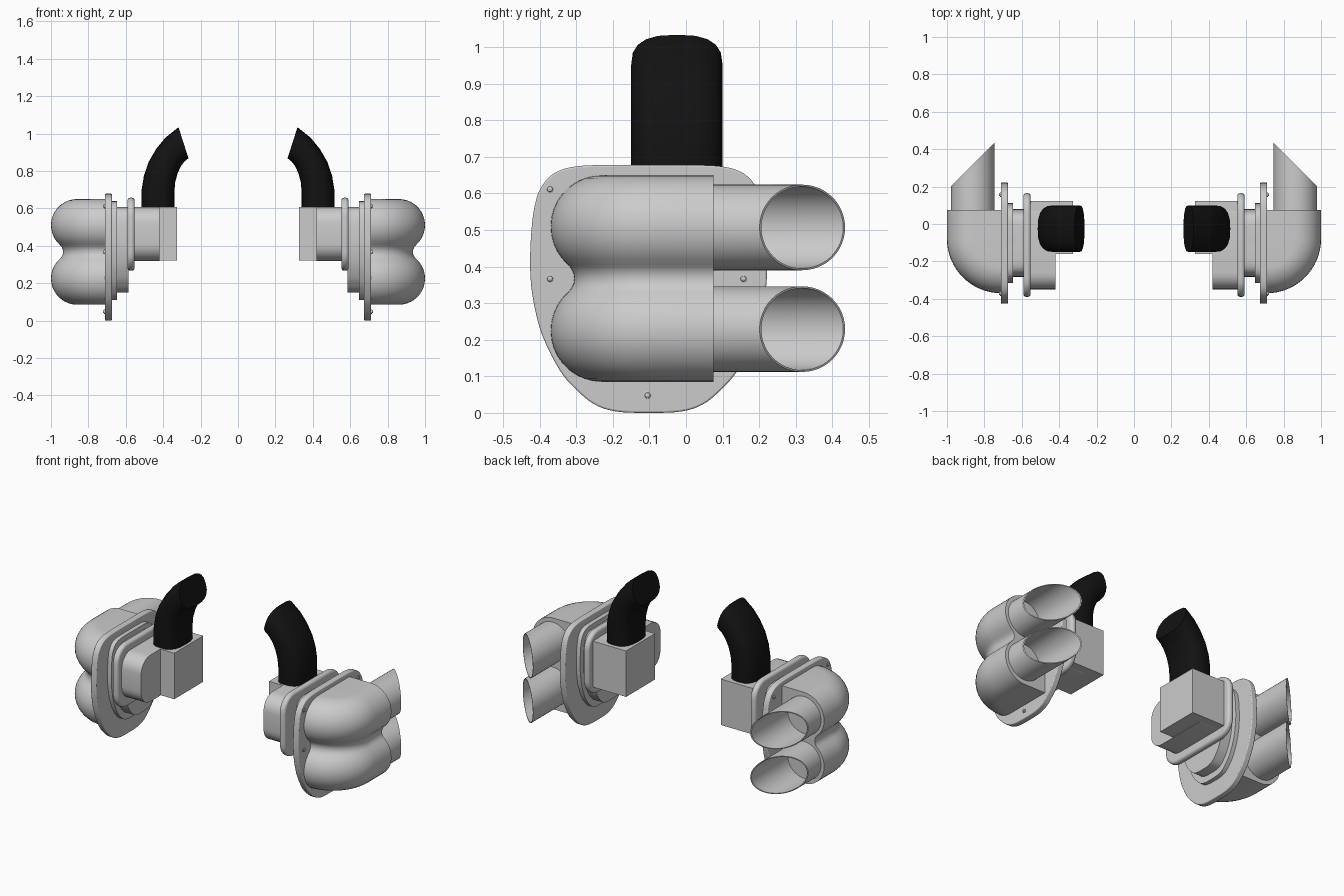
import bpy, bmesh
from math import sin, cos, pi, radians
from mathutils import Vector

if "Cube" in bpy.data.objects:
    bpy.data.objects.remove(bpy.data.objects["Cube"])


def finish(name, bm, mat=None, bevel=0, angle=35):
    """Make an object from bm (right-hand unit) and mirror it across x = 0."""
    bmesh.ops.remove_doubles(bm, verts=bm.verts, dist=1e-5)
    bmesh.ops.recalc_face_normals(bm, faces=bm.faces)
    me = bpy.data.meshes.new(name)
    bm.to_mesh(me)
    bm.free()
    ob = bpy.data.objects.new(name, me)
    bpy.context.collection.objects.link(ob)
    if mat:
        me.materials.append(mat)
    if bevel:
        b = ob.modifiers.new("bevel", 'BEVEL')
        b.width, b.segments, b.limit_method = bevel, 3, 'ANGLE'
        b.angle_limit = radians(50)
    m = ob.modifiers.new("mirror", 'MIRROR')
    m.use_axis = (True, False, False)
    bpy.ops.object.select_all(action='DESELECT')
    ob.select_set(True)
    bpy.context.view_layer.objects.active = ob
    bpy.ops.object.shade_smooth_by_angle(angle=radians(angle))
    return ob


def loft(rings, caps=True, closed=False):
    """Skin a list of equal-length closed rings."""
    bm = bmesh.new()
    vs = [[bm.verts.new(p) for p in r] for r in rings]
    n = len(vs[0])
    pairs = list(zip(vs, vs[1:])) + ([(vs[-1], vs[0])] if closed else [])
    for a, b in pairs:
        for i in range(n):
            j = (i + 1) % n
            bm.faces.new((a[i], a[j], b[j], b[i]))
    if caps and not closed:
        bm.faces.new(vs[0])
        bm.faces.new(vs[-1][::-1])
    return bm


def prism(name, outline, x0, x1, bevel=0):
    """Extrude a (y, z) outline along x."""
    return finish(name, loft([[(x, y, z) for y, z in outline] for x in (x0, x1)]), bevel=bevel)


def smooth_loop(pts, k=4):
    """Closed Catmull-Rom curve through pts."""
    p = [Vector(q) for q in pts]
    n, out = len(p), []
    for i in range(n):
        a, b, c, d = p[i - 1], p[i], p[(i + 1) % n], p[(i + 2) % n]
        for s in range(k):
            t = s / k
            out.append(0.5 * (2 * b + (c - a) * t + (2 * a - 5 * b + 4 * c - d) * t * t
                              + (3 * b - a - 3 * c + d) * t ** 3))
    return out


def round_rect(y0, y1, z0, z1, r_front, r_back, n=6):
    """Rounded rectangle with separate radii for the -y and +y corners."""
    out = []
    for sy, sz, a0 in ((1, 1, 0), (-1, 1, 90), (-1, -1, 180), (1, -1, 270)):
        r = r_back if sy > 0 else r_front
        cy = y1 - r if sy > 0 else y0 + r
        cz = z1 - r if sz > 0 else z0 + r
        for i in range(n + 1):
            a = radians(a0 + 90 * i / n)
            out.append((cy + r * cos(a), cz + r * sin(a)))
    return out


# Large mounting plate and the two stepped plates behind it
half = [(.09, .004), (.15, .024), (.2, .065), (.245, .118), (.293, .215), (.317, .31),
        (.325, .39), (.323, .48), (.314, .56), (.296, .615), (.26, .655), (.2, .674), (.1, .678)]
plate = smooth_loop([(0, 0)] + half + [(0, .678)] + [(-y, z) for y, z in half[::-1]])


def scaled(hw, z0, z1):
    return [(-.102 + p.x * hw / .325, z0 + p.y * (z1 - z0) / .678) for p in plate]


prism("mounting_plate", scaled(.324, 0, .678), .674, .712, .005)
prism("step_plate_large", scaled(.214, .11, .638), .648, .676)
prism("step_plate_small", scaled(.182, .15, .608), .585, .65)
prism("inner_flange", round_rect(-.39, .165, .267, .657, .1, .1), .553, .591, .014)

# Inner housing
prism("housing_round", round_rect(-.35, .08, .32, .608, .09, .02), .42, .56)
prism("housing_box", [(-.16, .322), (.123, .322), (.123, .607), (-.16, .607)], .325, .56)

# Twin-lobed elbow shell: half section (r, z) swept straight, then round a quarter turn
sec = [(0, .085)]
sec += [(.15 + .14 * cos(radians(a)), .225 + .14 * sin(radians(a)))
        for a in [-90 + 139 * i / 14 for i in range(15)]]
sec += [(.274 + .0487 * cos(radians(a)), .3675 + .0487 * sin(radians(a)))
        for a in (213, 196)]
sec += [(.2253, .3675)] + [(r, .735 - z) for r, z in sec[::-1]]
rings = [[(.71 + r, .075, z) for r, z in sec]]
for i in range(17):
    a = pi / 2 * i / 16
    rings.append([(.71 + r * cos(a), -.08 - r * sin(a), z) for r, z in sec])
finish("elbow_shell", loft(rings))

# Outlet pipes, thin walled and cut at 45 degrees
bm_parts = []
for name, zc in (("upper_outlet", .507), ("lower_outlet", .229)):
    def ring(r, y=None):
        out = []
        for i in range(48):
            a = 2 * pi * i / 48
            x = .862 + r * cos(a)
            out.append((x, 1.18 - x if y is None else y, zc + r * sin(a)))
        return out
    finish(name, loft([ring(.117, .06), ring(.117), ring(.112), ring(.112, .06)], closed=True))

# Bolts: washer with a domed head
for i, (y, z) in enumerate([(-.372, .612), (-.372, .367), (.157, .367), (.157, .612), (-.105, .048)]):
    prof = [(.012, .708), (.012, .716), (.008, .717), (.007, .721), (.003, .723)]
    finish(f"bolt_{i + 1}", loft([[(x, y + r * cos(2 * pi * k / 12), z + r * sin(2 * pi * k / 12))
                                   for k in range(12)] for r, x in prof]))

# Black intake hose: oval sections between outer and inner edge points (x, z)
black = bpy.data.materials.new("black_rubber")
black.diffuse_color = (.006, .006, .006, 1)
black.use_nodes = True
black.node_tree.nodes["Principled BSDF"].inputs["Base Color"].default_value = black.diffuse_color
edges = [((.515, .6), (.34, .6)), ((.515, .7), (.34, .69)), ((.503, .775), (.336, .738)),
         ((.477, .85), (.324, .785)), ((.436, .92), (.306, .825)), ((.388, .978), (.287, .85)),
         ((.318, 1.034), (.265, .868))]
rings = []
for (xo, zo), (xi, zi) in edges:
    r = []
    for k in range(20):
        a = 2 * pi * k / 20
        c, s = cos(a), sin(a)
        u = abs(c) ** .75 * (1 if c > 0 else -1)
        v = abs(s) ** .75 * (1 if s > 0 else -1)
        r.append(((xo + xi) / 2 + u * (xo - xi) / 2, -.025 + .125 * v,
                  (zo + zi) / 2 + u * (zo - zi) / 2))
    rings.append(r)
finish("intake_hose", loft(rings), black)
